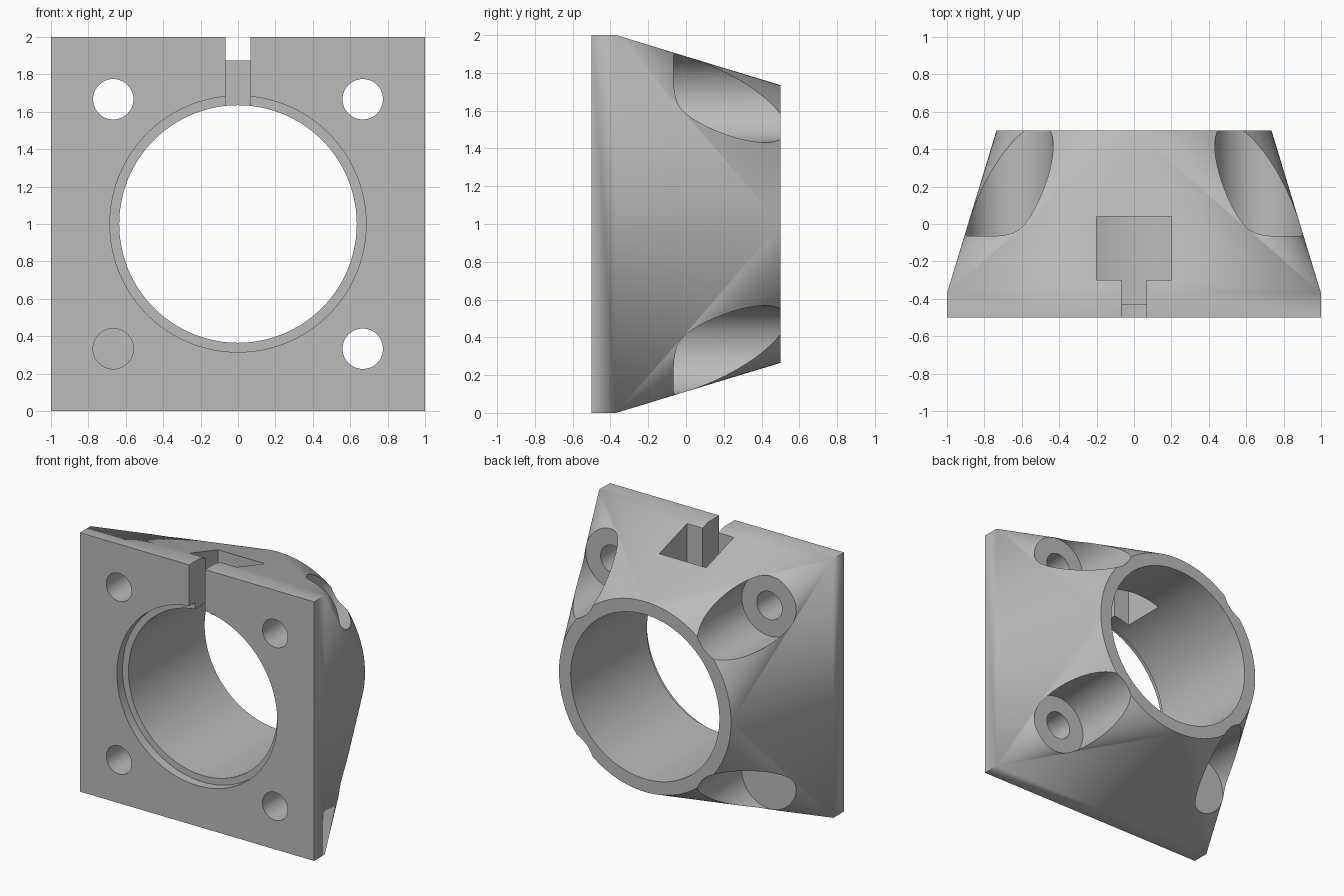
import bpy, bmesh, math
from mathutils import Matrix, Vector

if "Cube" in bpy.data.objects:
    bpy.data.objects.remove(bpy.data.objects["Cube"])

FRONT, BACK = -0.5, 0.5
CENTRE_Z = 1.0
HOLE = 0.667          # screw hole offset from the bore axis

grey = bpy.data.materials.new("light_grey")
grey.use_nodes = True
colour = (0.5, 0.5, 0.5, 1)
grey.diffuse_color = colour
grey.node_tree.nodes["Principled BSDF"].inputs["Base Color"].default_value = colour


def make_object(name, bm):
    bmesh.ops.recalc_face_normals(bm, faces=bm.faces)
    mesh = bpy.data.meshes.new(name)
    bm.to_mesh(mesh)
    bm.free()
    mesh.materials.append(grey)
    obj = bpy.data.objects.new(name, mesh)
    bpy.context.collection.objects.link(obj)
    return obj


def cylinder(name, x, z, radius, y0, y1, sides):
    bm = bmesh.new()
    place = Matrix.Translation((x, (y0 + y1) / 2, z)) @ Matrix.Rotation(math.pi / 2, 4, "X")
    bmesh.ops.create_cone(bm, cap_ends=True, segments=sides, radius1=radius,
                          radius2=radius, depth=y1 - y0, matrix=place)
    return make_object(name, bm)


def box(name, low, high):
    low, high = Vector(low), Vector(high)
    bm = bmesh.new()
    bmesh.ops.create_cube(bm, size=1, matrix=Matrix.Translation((low + high) / 2)
                          @ Matrix.Diagonal((high - low).to_4d()))
    return make_object(name, bm)


# Body: square flange blended into a round collar
bm = bmesh.new()
for x in (-1, 1):
    for z in (0, 2):
        for y in (FRONT, -0.37):
            bm.verts.new((x, y, z))
bmesh.ops.create_circle(bm, segments=128, radius=0.735,
                        matrix=Matrix.Translation((0, BACK, CENTRE_Z))
                        @ Matrix.Rotation(math.pi / 2, 4, "X"))
bmesh.ops.convex_hull(bm, input=bm.verts)
bmesh.ops.dissolve_limit(bm, angle_limit=0.002, verts=bm.verts, edges=bm.edges)
body = make_object("mount_body", bm)

# Cutters: bore, front lip recess, top slot and nut pocket
cutters = [
    cylinder("bore_cutter", 0, CENTRE_Z, 0.635, FRONT - 0.1, BACK + 0.1, 128),
    cylinder("lip_cutter", 0, CENTRE_Z, 0.685, FRONT - 0.1, -0.43, 128),
    box("slot_cutter", (-0.067, FRONT - 0.1, 1.3), (0.067, -0.2, 2.2)),
    box("pocket_cutter", (-0.2, -0.3, 1.3), (0.2, 0.04, 2.2)),
]
# Cutters: screw holes with deep head recesses
for sx in (-1, 1):
    for sz in (-1, 1):
        x, z = sx * HOLE, CENTRE_Z + sz * HOLE
        cutters.append(cylinder("screw_cutter", x, z, 0.108, FRONT - 0.1, BACK, 48))
        cutters.append(cylinder("recess_cutter", x, z, 0.235, -0.065, BACK + 0.1, 64))

bpy.ops.object.select_all(action="DESELECT")
bpy.context.view_layer.objects.active = body
body.select_set(True)
for cutter in cutters:
    cut = body.modifiers.new("cut", "BOOLEAN")
    cut.operation = "DIFFERENCE"
    cut.solver = "EXACT"
    cut.object = cutter
    bpy.ops.object.modifier_apply(modifier=cut.name)
    bpy.data.objects.remove(cutter)

bpy.ops.object.shade_smooth_by_angle(angle=math.radians(25))
